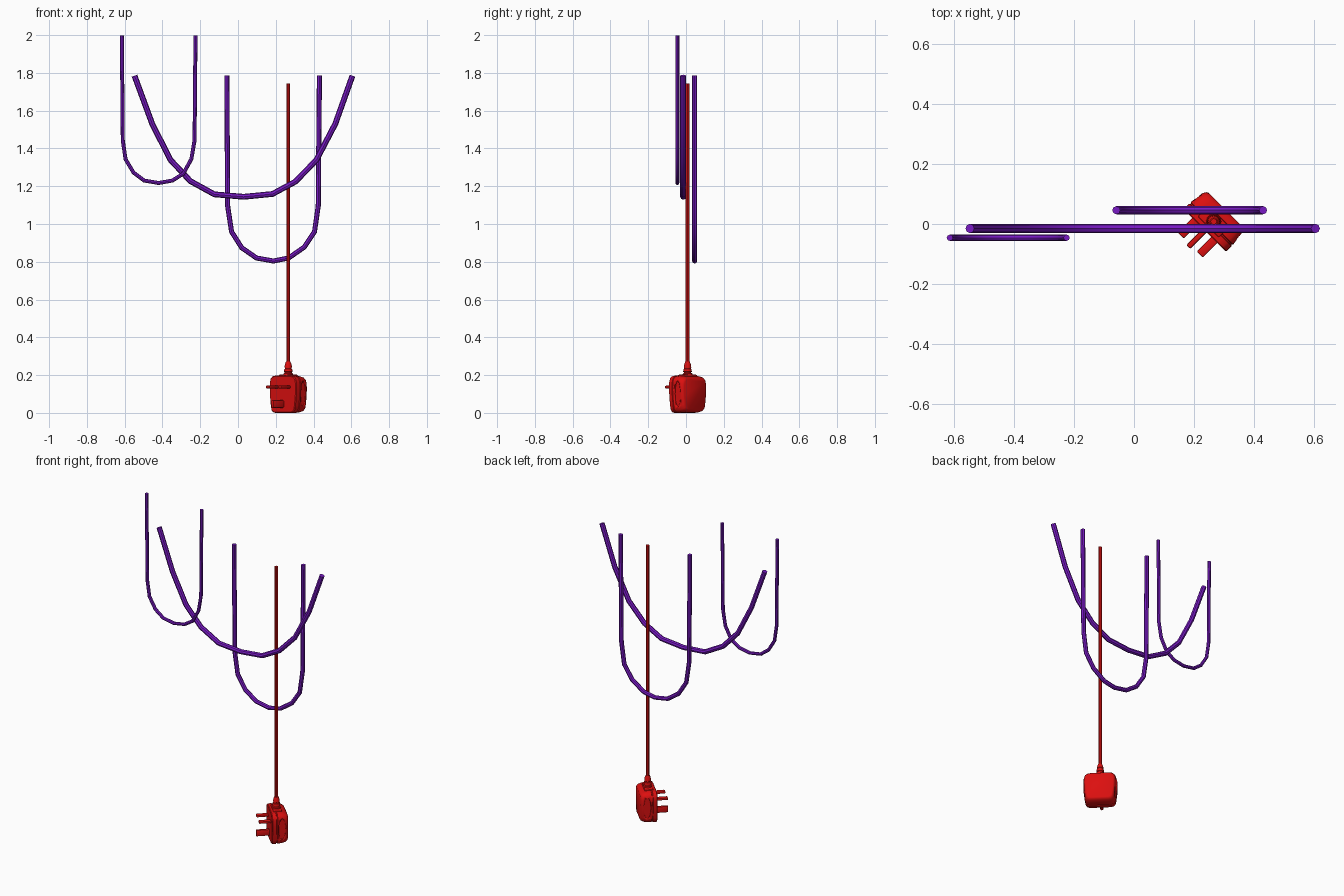
import bpy, bmesh, math
from mathutils import Matrix, Vector

if "Cube" in bpy.data.objects:
    bpy.data.objects.remove(bpy.data.objects["Cube"])


def material(name, color):
    m = bpy.data.materials.new(name)
    m.diffuse_color = color
    m.use_nodes = True
    m.node_tree.nodes["Principled BSDF"].inputs["Base Color"].default_value = m.diffuse_color
    return m


PURPLE = material("purple", (0.19, 0.01, 0.55, 1))
RED = material("red", (0.72, 0.005, 0.005, 1))
# Plug frame: local -y is the pin direction, turned 45 degrees
PLUG = Matrix.Translation((0.266, 0.008, 0)) @ Matrix.Rotation(math.radians(-45), 4, 'Z')


def finish(obj, mat, angle=35):
    obj.data.materials.clear()
    obj.data.materials.append(mat)
    bpy.ops.object.select_all(action='DESELECT')
    obj.select_set(True)
    bpy.context.view_layer.objects.active = obj
    bpy.ops.object.shade_smooth_by_angle(angle=math.radians(angle))


def cable(name, points, y, radius, mat):
    """Round tube through (x, z) points at a constant y."""
    cu = bpy.data.curves.new(name, 'CURVE')
    cu.dimensions = '3D'
    cu.bevel_depth = radius
    cu.bevel_resolution = 2
    cu.use_fill_caps = True
    sp = cu.splines.new('POLY')
    sp.points.add(len(points) - 1)
    for p, (x, z) in zip(sp.points, points):
        p.co = (x, y, z, 1)
    obj = bpy.data.objects.new(name, cu)
    bpy.context.collection.objects.link(obj)
    bpy.ops.object.select_all(action='DESELECT')
    obj.select_set(True)
    bpy.context.view_layer.objects.active = obj
    bpy.ops.object.convert(target='MESH')
    finish(bpy.context.object, mat)


def mesh_object(name, bm, mat, angle=35):
    bmesh.ops.recalc_face_normals(bm, faces=bm.faces)
    me = bpy.data.meshes.new(name)
    bm.to_mesh(me)
    bm.free()
    obj = bpy.data.objects.new(name, me)
    bpy.context.collection.objects.link(obj)
    obj.matrix_world = PLUG
    finish(obj, mat, angle)
    return obj


def loft(name, rings, mat, angle=35):
    bm = bmesh.new()
    loops = [[bm.verts.new(p) for p in ring] for ring in rings]
    n = len(loops[0])
    for a, b in zip(loops, loops[1:]):
        for i in range(n):
            bm.faces.new((a[i], a[(i + 1) % n], b[(i + 1) % n], b[i]))
    bm.faces.new(loops[0])
    bm.faces.new(loops[-1])
    return mesh_object(name, bm, mat, angle)


def box(name, center, size, bevel):
    bm = bmesh.new()
    bmesh.ops.create_cube(bm, size=1, matrix=Matrix.Translation(center) @ Matrix.Diagonal((*size, 1)))
    bmesh.ops.bevel(bm, geom=bm.edges[:], offset=bevel, segments=2, profile=0.5, affect='EDGES')
    return mesh_object(name, bm, RED)


# Hanging purple cables
cable("small_hanging_cable",
      [(-.615, 2), (-.61, 1.445), (-.595, 1.345), (-.553, 1.275), (-.497, 1.233), (-.42, 1.22),
       (-.347, 1.233), (-.289, 1.27), (-.247, 1.347), (-.23, 1.445), (-.225, 2)], -.046, .0105, PURPLE)
cable("wide_hanging_cable",
      [(-.548, 1.788), (-.453, 1.53), (-.357, 1.342), (-.252, 1.23), (-.125, 1.16), (.03, 1.147),
       (.183, 1.162), (.305, 1.228), (.415, 1.342), (.515, 1.533), (.606, 1.788)], -.015, .0155, PURPLE)
cable("deep_hanging_cable",
      [(-.059, 1.788), (-.055, 1.1), (-.034, .962), (.02, .877), (.098, .823), (.188, .807),
       (.268, .823), (.35, .88), (.405, .962), (.425, 1.1), (.431, 1.788)], .046, .0135, PURPLE)

# Straight red cable
cable("plug_cable", [(.266, .24), (.266, 1.747)], .008, .0105, RED)

# Plug body: rounded outline lofted from front to back
half = [(.058, .003), (.076, .007), (.087, .018), (.092, .04), (.098, .09), (.1, .13),
        (.099, .165), (.093, .185), (.08, .196), (.058, .2)]
outline = half + [(-x, z) for x, z in reversed(half)]
layers = [(-.042, .96), (-.038, 1), (-.016, 1), (-.014, .97), (-.01, .97), (-.008, 1),
          (.02, .98), (.042, .93), (.052, .87), (.056, .8)]
body = loft("plug_body", [[(x * s, y, .1 + (z - .1) * s) for x, z in outline] for y, s in layers], RED)

# Shallow oval finger grips cut into both sides
bm = bmesh.new()
for side in (-1, 1):
    m = (Matrix.Translation((side * .107, .018, .105)) @ Matrix.Diagonal((1, .021, .066, 1))
         @ Matrix.Rotation(math.pi / 2, 4, 'Y'))
    bmesh.ops.create_cone(bm, cap_ends=True, segments=20, radius1=1, radius2=1, depth=.036, matrix=m)
cutter = mesh_object("grip_cutter", bm, RED)
mod = body.modifiers.new("grips", 'BOOLEAN')
mod.operation = 'DIFFERENCE'
mod.object = cutter
mod.solver = 'EXACT'
bpy.context.view_layer.objects.active = body
bpy.ops.object.modifier_apply(modifier=mod.name)
bpy.data.objects.remove(cutter, do_unlink=True)

# Pins
for side, label in ((-1, "left"), (1, "right")):
    box(label + "_pin", (side * .045, -.07, .14), (.028, .082, .014), .004)
box("earth_pin", (0, -.075, .05), (.018, .09, .04), .005)

# Cable outlet collar and ribbed strain relief
box("outlet_collar", (0, 0, .193), (.1, .052, .024), .006)
profile = [(.027, .19), (.025, .212), (.019, .214), (.019, .219), (.023, .221), (.021, .235),
           (.018, .237), (.018, .242), (.02, .244), (.017, .262), (.012, .274)]
loft("strain_relief", [[(r * math.cos(i * math.pi / 8), r * math.sin(i * math.pi / 8), z)
                        for i in range(16)] for r, z in profile], RED)

# Rest the model on the ground
low = min((o.matrix_world @ v.co).z for o in bpy.data.objects for v in o.data.vertices)
for o in bpy.data.objects:
    o.location.z -= low
